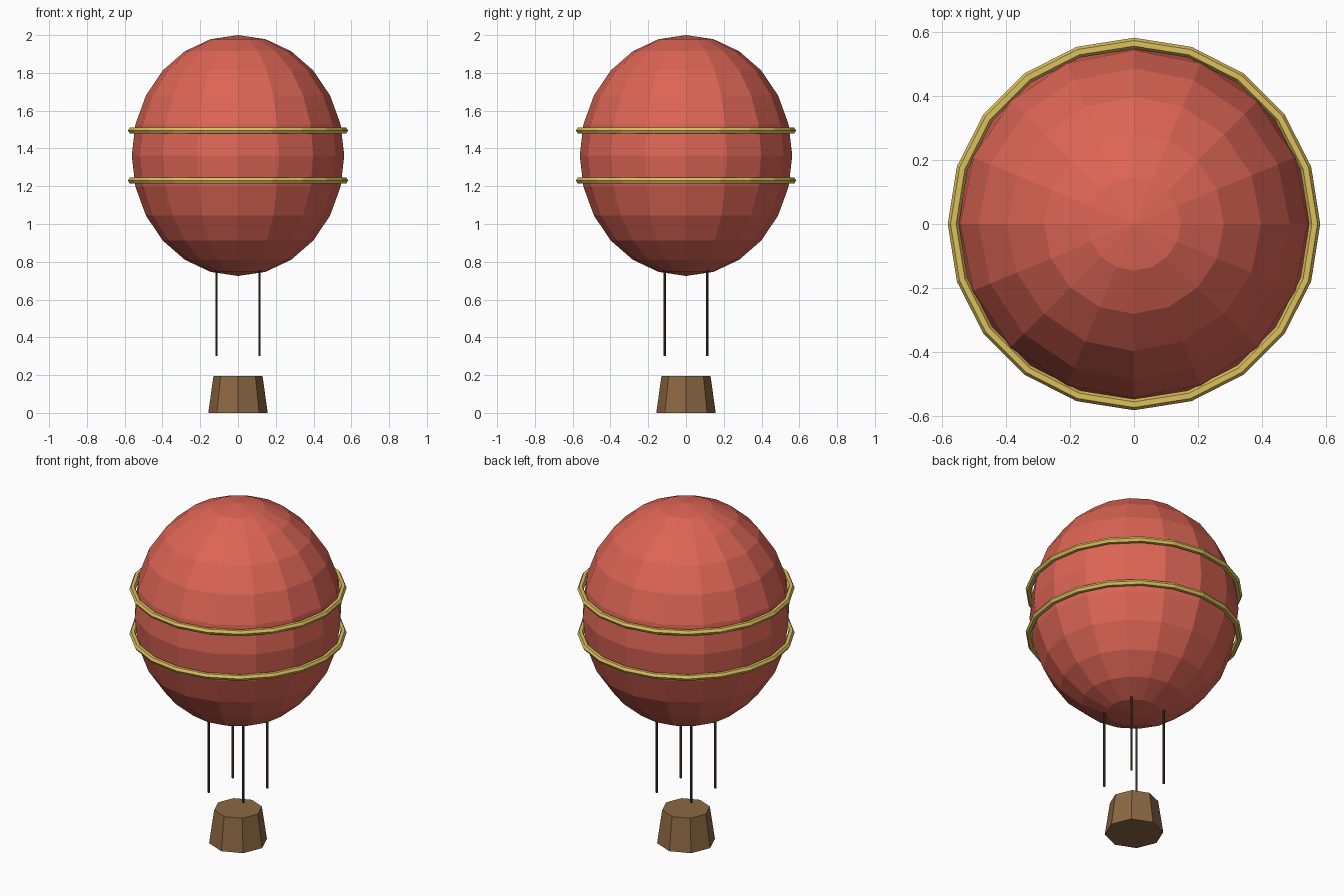
import bpy
from math import radians

if "Cube" in bpy.data.objects:
    bpy.data.objects.remove(bpy.data.objects["Cube"])


def material(name, rgb):
    m = bpy.data.materials.new(name)
    m.diffuse_color = (*rgb, 1)
    m.use_nodes = True
    m.node_tree.nodes["Principled BSDF"].inputs["Base Color"].default_value = m.diffuse_color
    return m


def finish(name, mat):
    ob = bpy.context.object
    ob.name = name
    ob.data.materials.append(mat)
    return ob


red = material("red_fabric", (0.72, 0.13, 0.09))
gold = material("gold_trim", (0.72, 0.53, 0.11))
wicker = material("wicker", (0.26, 0.14, 0.055))
dark = material("dark_rope", (0.06, 0.045, 0.03))

# Envelope: low-poly ellipsoid
bpy.ops.mesh.primitive_uv_sphere_add(segments=16, ring_count=12, radius=1, location=(0, 0, 1.3625))
env = finish("envelope", red)
env.scale = (0.5625, 0.5625, 0.6375)

# Two gold bands around the envelope
for name, z in (("upper_band", 1.495), ("lower_band", 1.23)):
    bpy.ops.mesh.primitive_torus_add(major_segments=20, minor_segments=6, major_radius=0.565,
                                     minor_radius=0.0175, location=(0, 0, z))
    finish(name, gold)

# Basket: eight-sided, narrower at the top
bpy.ops.mesh.primitive_cone_add(vertices=8, radius1=0.1575, radius2=0.13, depth=0.194,
                                location=(0, 0, 0.097))
finish("basket", wicker)

# Four suspension ropes
bottom, top = 0.30, 0.76
for sx in (-1, 1):
    for sy in (-1, 1):
        bpy.ops.mesh.primitive_cylinder_add(vertices=6, radius=0.006, depth=top - bottom,
                                            location=(sx * 0.113, sy * 0.113, (top + bottom) / 2))
        finish("rope", dark)
